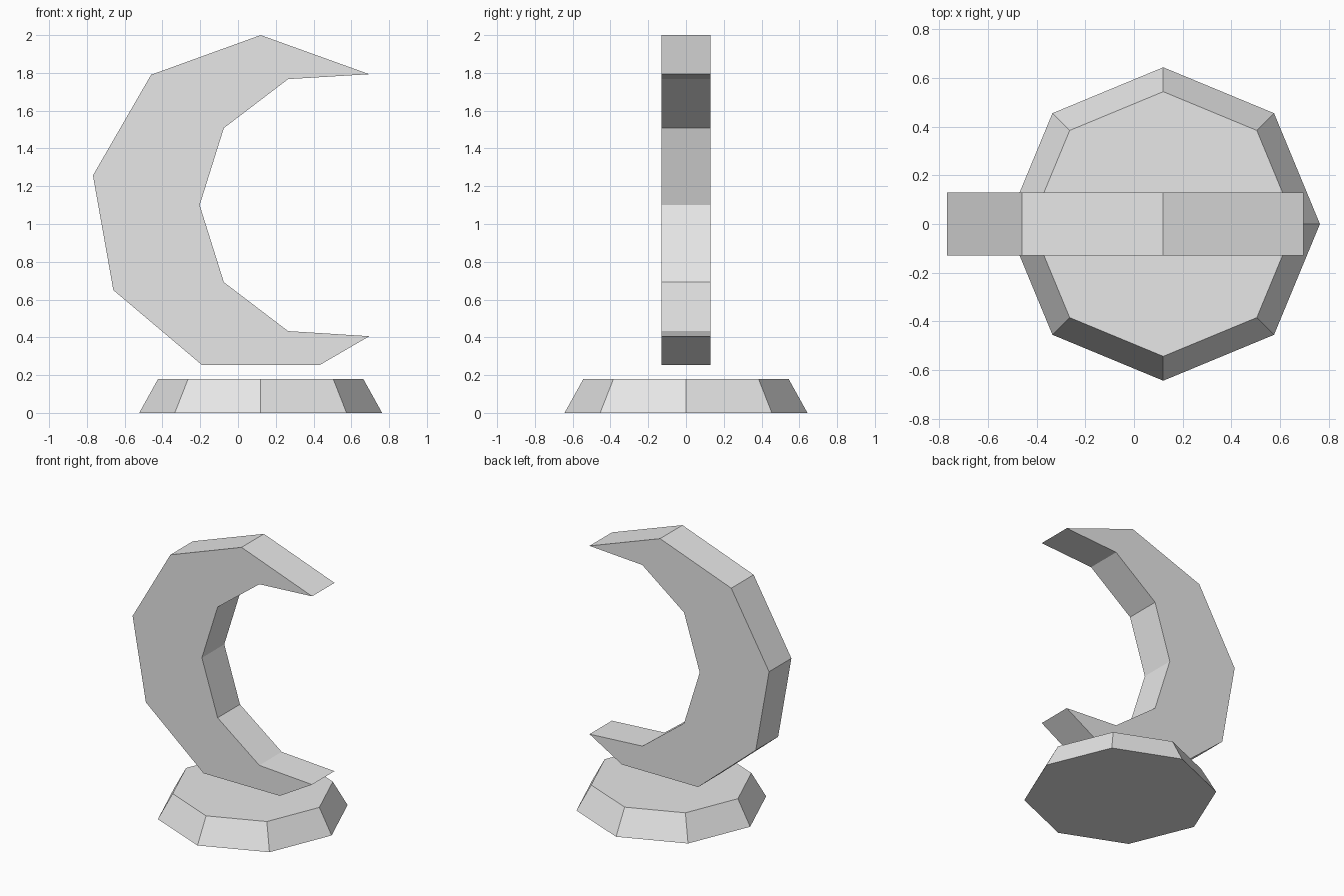
import bpy
import bmesh
from mathutils import Matrix

cube = bpy.data.objects.get("Cube")
if cube:
    bpy.data.objects.remove(cube, do_unlink=True)

# One plain grey for the whole model
grey = bpy.data.materials.new("light_grey")
grey.use_nodes = True
colour = (0.8, 0.8, 0.8, 1.0)
grey.diffuse_color = colour
grey.node_tree.nodes["Principled BSDF"].inputs["Base Color"].default_value = colour


def add_object(name, bm):
    bmesh.ops.recalc_face_normals(bm, faces=bm.faces)
    mesh = bpy.data.meshes.new(name)
    bm.to_mesh(mesh)
    bm.free()
    mesh.materials.append(grey)
    obj = bpy.data.objects.new(name, mesh)
    bpy.context.collection.objects.link(obj)
    return obj


# Eight-sided tapered pedestal
BASE_X, BASE_HEIGHT = 0.12, 0.18
bm = bmesh.new()
bmesh.ops.create_cone(bm, cap_ends=True, segments=8, radius1=0.643, radius2=0.543,
                      depth=BASE_HEIGHT,
                      matrix=Matrix.Translation((BASE_X, 0, BASE_HEIGHT / 2)))
add_object("pedestal", bm)

# Crescent floating above the pedestal: outline in x and z, extruded along y
outer_edge = [(0.695, 1.793), (0.12, 2.0), (-0.46, 1.79), (-0.768, 1.257),
              (-0.66, 0.65), (-0.19, 0.253), (0.432, 0.253), (0.695, 0.406)]
inner_edge = [(0.265, 0.433), (-0.075, 0.692), (-0.203, 1.10),
              (-0.075, 1.508), (0.265, 1.767)]
HALF_DEPTH = 0.13
bm = bmesh.new()
front = bm.faces.new([bm.verts.new((x, -HALF_DEPTH, z))
                      for x, z in outer_edge + inner_edge])
extruded = bmesh.ops.extrude_face_region(bm, geom=[front], use_keep_orig=True)
back_verts = [g for g in extruded["geom"] if isinstance(g, bmesh.types.BMVert)]
bmesh.ops.translate(bm, verts=back_verts, vec=(0, 2 * HALF_DEPTH, 0))
add_object("crescent", bm)
